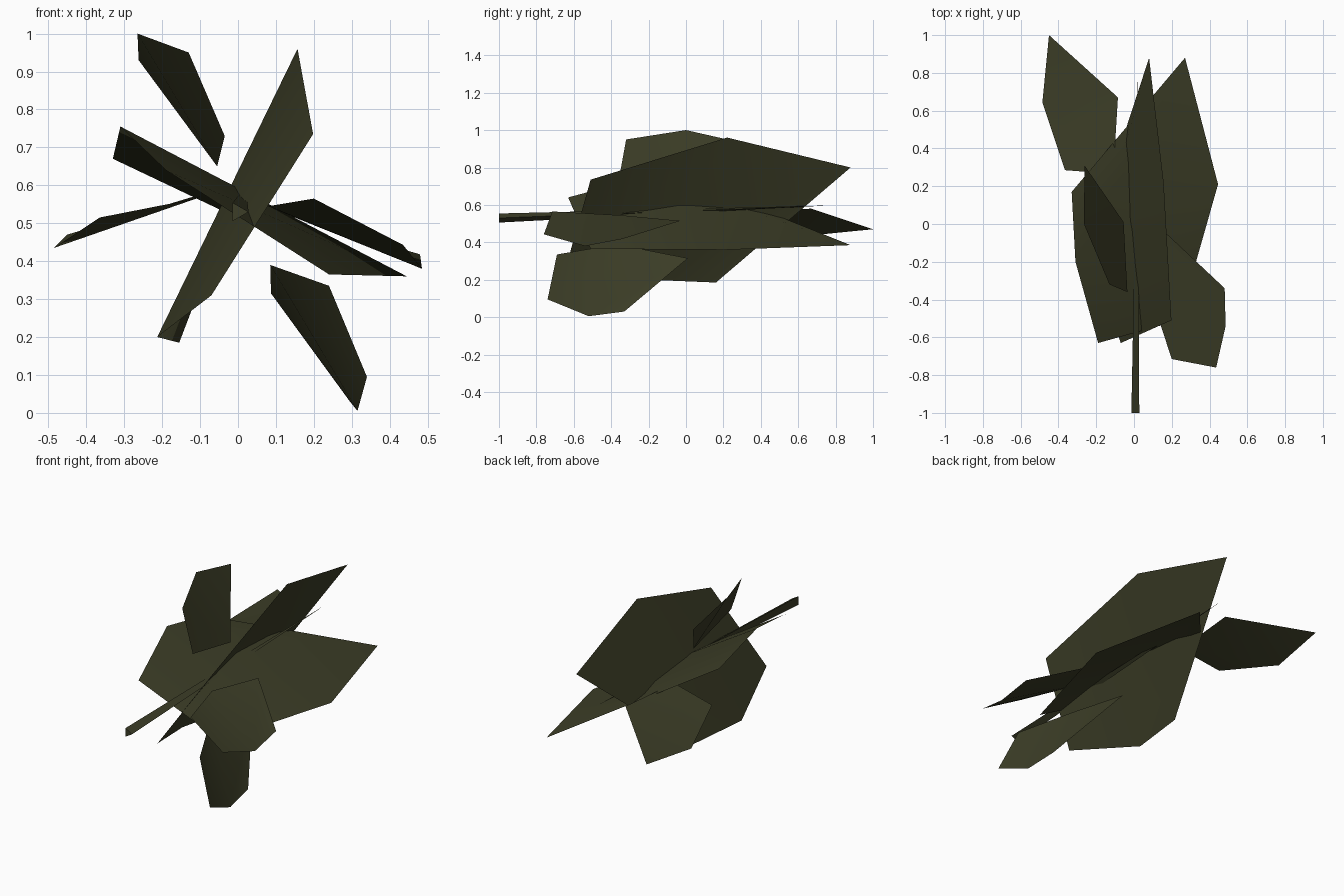
import bpy, bmesh, math

if "Cube" in bpy.data.objects:
    bpy.data.objects.remove(bpy.data.objects["Cube"])

green = bpy.data.materials.new("dark olive green")
green.diffuse_color = (0.045, 0.047, 0.02, 1)
green.use_nodes = True
green.node_tree.nodes["Principled BSDF"].inputs["Base Color"].default_value = green.diffuse_color


def finish(name, bm):
    me = bpy.data.meshes.new(name)
    bm.to_mesh(me)
    bm.free()
    me.materials.append(green)
    ob = bpy.data.objects.new(name, me)
    bpy.context.collection.objects.link(ob)
    for p in me.polygons:
        p.use_smooth = True


def leaf(name, outline, a, b):
    """One thin leaf card, creased along the line between corners a and b."""
    bm = bmesh.new()
    vs = [bm.verts.new(p) for p in outline]
    bm.faces.new(vs[a:b + 1])
    bm.faces.new(vs[b:] + vs[:a + 1])
    bmesh.ops.recalc_face_normals(bm, faces=bm.faces[:])
    finish(name, bm)


# Two wide leaf cards crossing at the stem
leaf("upright_cross_leaf", [
    (.08, .88, .80), (.157, .22, .96), (.198, -.51, .735),
    (-.07, -.63, .31), (-.213, -.2, .2), (-.155, .16, .185)], 1, 4)
leaf("level_cross_leaf", [
    (.27, .88, .385), (.445, .21, .36), (.24, -.51, .365),
    (-.19, -.63, .64), (-.31, -.2, .755), (-.33, .17, .67)], 1, 4)

# Small side leaves
leaf("right_leaf", [
    (.2, -.715, .565), (.435, -.76, .443), (.485, -.54, .38),
    (.48, -.34, .418), (.15, -.03, .515), (.08, -.35, .545)], 2, 5)
leaf("lower_leaf", [
    (.24, -.69, .335), (.34, -.74, .095), (.315, -.52, .005),
    (.295, -.33, .03), (.087, .01, .315), (.085, -.37, .39)], 2, 5)
leaf("upper_leaf", [
    (-.035, -.36, .73), (-.13, -.32, .95), (-.265, 0, 1.0),
    (-.262, .31, .93), (-.055, .01, .65)], 2, 4)
leaf("back_leaf", [
    (-.45, 1.0, .47), (-.485, .645, .435), (-.365, .285, .515),
    (-.11, .265, .565), (-.085, .67, .58)], 1, 4)

# Three-sided stem tapering to a point
bm = bmesh.new()
ring = [bm.verts.new((.028 * math.cos(t), -1, .53 + .028 * math.sin(t)))
        for t in (0, math.tau / 3, 2 * math.tau / 3)]
tip = bm.verts.new((.02, .76, .597))
bm.faces.new(ring)
for i in range(3):
    bm.faces.new((ring[i], ring[(i + 1) % 3], tip))
bmesh.ops.recalc_face_normals(bm, faces=bm.faces[:])
finish("stem", bm)

# Keep creases sharp
for ob in bpy.context.collection.objects:
    ob.select_set(True)
    bpy.context.view_layer.objects.active = ob
bpy.ops.object.shade_smooth_by_angle(angle=math.radians(30))
